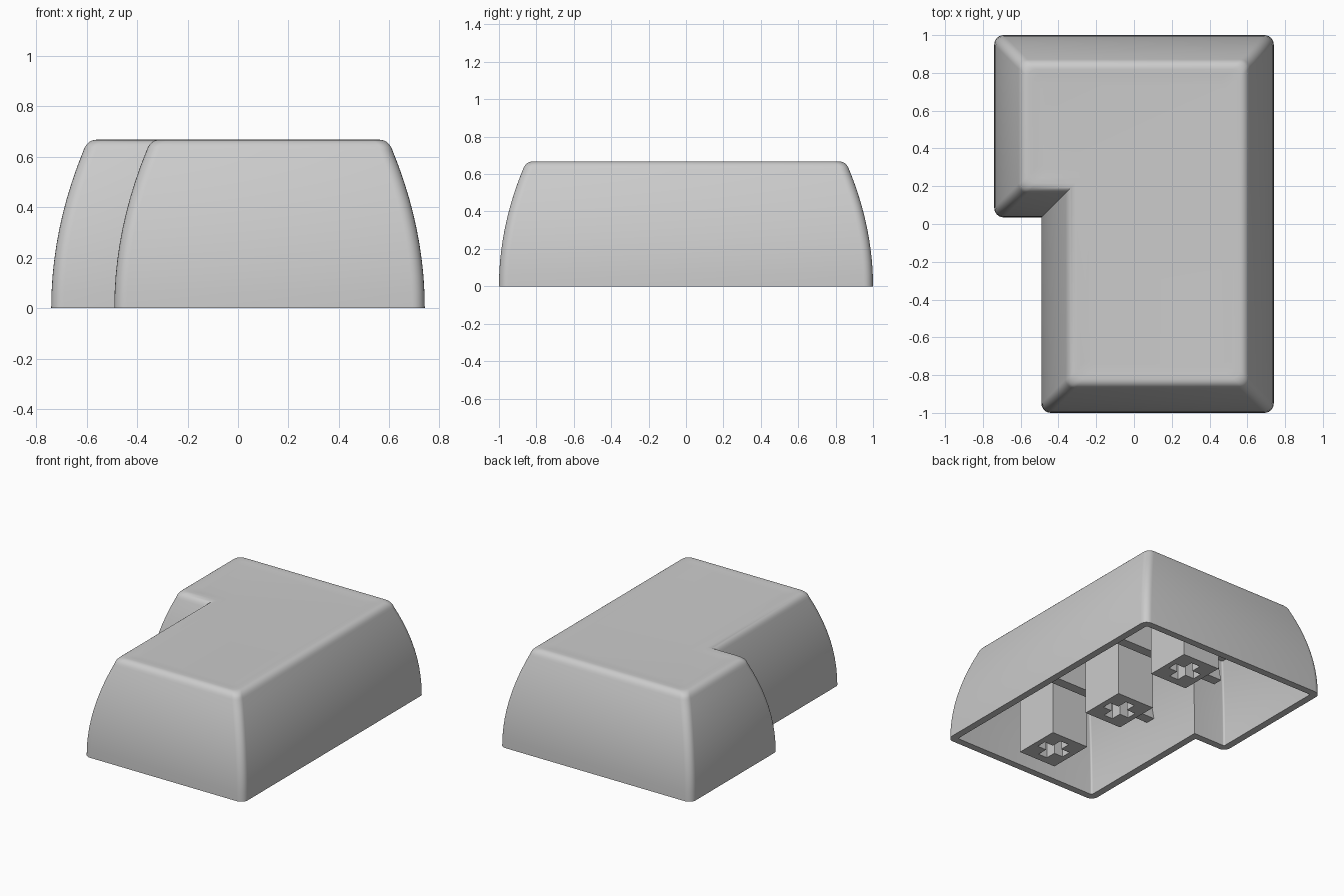
import bpy, bmesh, math
from mathutils import Vector

default = bpy.data.objects.get("Cube")
if default:
    bpy.data.objects.remove(default, do_unlink=True)

GREY = (0.6, 0.6, 0.6, 1)
plastic = bpy.data.materials.new("grey plastic")
plastic.use_nodes = True
plastic.diffuse_color = GREY
bsdf = plastic.node_tree.nodes["Principled BSDF"]
bsdf.inputs["Base Color"].default_value = GREY
bsdf.inputs["Roughness"].default_value = 0.6


def finish(name, bm):
    bmesh.ops.recalc_face_normals(bm, faces=bm.faces)
    mesh = bpy.data.meshes.new(name)
    bm.to_mesh(mesh)
    bm.free()
    mesh.materials.append(plastic)
    ob = bpy.data.objects.new(name, mesh)
    bpy.context.collection.objects.link(ob)
    return ob


def box(name, centre, size):
    bm = bmesh.new()
    bmesh.ops.create_cube(bm, size=1)
    bmesh.ops.scale(bm, vec=size, verts=bm.verts)
    bmesh.ops.translate(bm, vec=centre, verts=bm.verts)
    return finish(name, bm)


# L-shaped footprint, counter-clockwise; the fourth corner from the end is the notch
OUTLINE = [Vector(p) for p in ((-0.49, -1), (0.74, -1), (0.74, 1),
                               (-0.74, 1), (-0.74, 0.035), (-0.49, 0.035))]
STEPS = 6


def ring(inset, radius):
    """Footprint moved inward, with rounded outer corners and a sharp notch."""
    pts = []
    for i, p in enumerate(OUTLINE):
        a = (p - OUTLINE[i - 1]).normalized()
        b = (OUTLINE[(i + 1) % len(OUTLINE)] - p).normalized()
        inward = Vector((-a.y, a.x)) + Vector((-b.y, b.x))
        if a.cross(b) < 0:
            pts.append(p + inward * inset)
            continue
        centre = p + inward * (inset + radius)
        for k in range(STEPS + 1):
            t = math.pi / 2 * k / STEPS
            pts.append(centre + radius * (Vector((a.y, -a.x)) * math.cos(t) + a * math.sin(t)))
    return pts


def lean(z):
    return 0.13 * (z / 0.63) ** 2


# Cap shell: ceiling, inner wall, bottom rim, outer wall, rounded edge, shallow dish
CEILING, WALL, SHOULDER = 0.55, 0.05, 0.625
levels = [(WALL + lean(CEILING * k / 6), CEILING * k / 6, 0.012) for k in range(6, -1, -1)]
levels += [(lean(SHOULDER * k / 10), SHOULDER * k / 10, 0.05) for k in range(11)]
start, ctrl, end = Vector((lean(SHOULDER), SHOULDER)), Vector((0.143, 0.667)), Vector((0.18, 0.667))
for k in range(1, 7):
    t = k / 6
    d, z = start * (1 - t) ** 2 + ctrl * 2 * t * (1 - t) + end * t * t
    levels.append((d, z, 0.045))
levels += [(0.21, 0.665, 0.04), (0.25, 0.663, 0.04)]

bm = bmesh.new()
rings = [[bm.verts.new((p.x, p.y, z)) for p in ring(d, r)] for d, z, r in levels]
for low, high in zip(rings, rings[1:]):
    for i in range(len(low)):
        j = (i + 1) % len(low)
        bm.faces.new((low[i], low[j], high[j], high[i]))
bm.faces.new(rings[0])
bm.faces.new(rings[-1])
shell = finish("cap_shell", bm)
bpy.context.view_layer.objects.active = shell
shell.select_set(True)
bpy.ops.object.shade_smooth_by_angle(angle=math.radians(35))
shell.select_set(False)

# Three stems with cross-shaped sockets
STEM_X, PITCH = 0.125, 0.66
for name, row in (("front_stem", -1), ("middle_stem", 0), ("back_stem", 1)):
    y = row * PITCH
    stem = box(name, (STEM_X, y, 0.285), (0.29, 0.33, 0.57))
    cutters = [box("socket_cutter", (STEM_X, y, 0.1), size)
               for size in ((0.21, 0.07, 0.5), (0.07, 0.22, 0.5))]
    for cutter in cutters:
        cutter.hide_render = True
        mod = stem.modifiers.new("socket", "BOOLEAN")
        mod.operation, mod.solver, mod.object = "DIFFERENCE", "EXACT", cutter
    bpy.context.view_layer.objects.active = stem
    for mod in list(stem.modifiers):
        bpy.ops.object.modifier_apply(modifier=mod.name)
    for cutter in cutters:
        bpy.data.objects.remove(cutter, do_unlink=True)

# Two cross ribs under the ceiling, between the stems
for name, y in (("front_rib", -PITCH / 2), ("back_rib", PITCH / 2)):
    bm = bmesh.new()
    profile = ((-0.43, 0.27), (0.67, 0.27), (0.61, 0.57), (-0.36, 0.57))
    face = bm.faces.new([bm.verts.new((x, y - 0.035, z)) for x, z in profile])
    side = bmesh.ops.extrude_face_region(bm, geom=[face])["geom"]
    bmesh.ops.translate(bm, vec=(0, 0.07, 0),
                        verts=[v for v in side if isinstance(v, bmesh.types.BMVert)])
    finish(name, bm)
